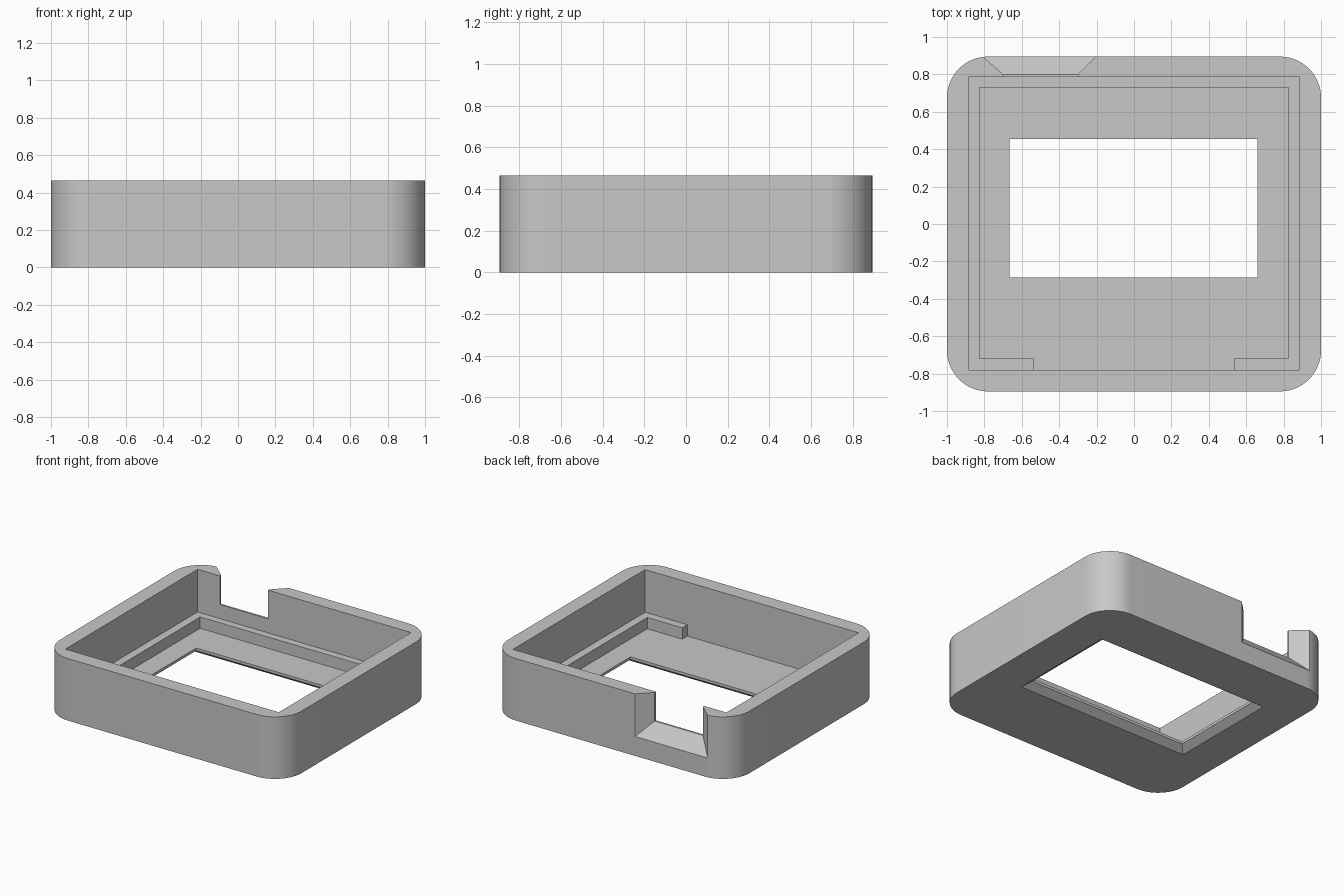
import bpy, bmesh, math

cube = bpy.data.objects.get("Cube")
if cube:
    bpy.data.objects.remove(cube, do_unlink=True)

grey = bpy.data.materials.new("mid_grey")
grey.use_nodes = True
colour = (0.58, 0.58, 0.58, 1)
grey.diffuse_color = colour
grey.node_tree.nodes["Principled BSDF"].inputs["Base Color"].default_value = colour


def loft(name, lower, upper):
    """Closed solid between two matching loops of 3D points."""
    bm = bmesh.new()
    a = [bm.verts.new(p) for p in lower]
    b = [bm.verts.new(p) for p in upper]
    n = len(a)
    bm.faces.new(a)
    bm.faces.new(b)
    for i in range(n):
        j = (i + 1) % n
        bm.faces.new((a[i], a[j], b[j], b[i]))
    bmesh.ops.recalc_face_normals(bm, faces=bm.faces)
    mesh = bpy.data.meshes.new(name)
    bm.to_mesh(mesh)
    bm.free()
    mesh.materials.append(grey)
    obj = bpy.data.objects.new(name, mesh)
    bpy.context.collection.objects.link(obj)
    return obj


def prism(name, outline, z0, z1):
    return loft(name, [(x, y, z0) for x, y in outline], [(x, y, z1) for x, y in outline])


def rect(x0, x1, y0, y1):
    return [(x0, y0), (x1, y0), (x1, y1), (x0, y1)]


def rounded_rect(hx, hy, r, steps=16):
    pts = []
    for k, (sx, sy) in enumerate([(1, 1), (-1, 1), (-1, -1), (1, -1)]):
        for i in range(steps + 1):
            t = math.pi / 2 * (k + i / steps)
            pts.append((sx * (hx - r) + r * math.cos(t), sy * (hy - r) + r * math.sin(t)))
    return pts


# Rounded outer block
height = 0.465
housing = prism("bezel_housing", rounded_rect(1, 0.895, 0.22), 0, height)

# Main cavity, and the pocket that leaves a ledge round three sides and two front corners
floor_z, ledge_z = 0.06, 0.145
cutters = [prism("cavity_cutter", rect(-0.885, 0.885, -0.78, 0.785), ledge_z, 1)]
cutters.append(prism("pocket_cutter", [
    (-0.825, 0.73), (-0.825, -0.72), (-0.535, -0.72), (-0.535, -0.78),
    (0.535, -0.78), (0.535, -0.72), (0.825, -0.72), (0.825, 0.73)], floor_z, 0.2))

# Screen window, flared on the underside
x0, x1, y0, y1 = -0.665, 0.66, -0.285, 0.455
cutters.append(prism("window_cutter", rect(x0, x1, y0, y1), -0.1, 0.2))
lip_z = 0.04


def flare(z):
    g = (lip_z - z) * 1.35
    return [(x, y, z) for x, y in rect(x0 - g, x1 + g, y0 - g, y1 + g)]


cutters.append(loft("flare_cutter", flare(-0.02), flare(lip_z)))

# Port notch in the back wall: straight throat, then a flare to the outside
def port(y):
    g = y - 0.80
    return [(x, y, z) for x, z in rect(-0.70 - 1.12 * g, -0.30 + g, 0.25 - 1.1 * g, 1)]


throat = [(x, z) for x, z in rect(-0.70, -0.30, 0.25, 1)]
cutters.append(loft("throat_cutter", [(x, 0.7, z) for x, z in throat],
                    [(x, 0.82, z) for x, z in throat]))
cutters.append(loft("port_cutter", port(0.80), port(0.96)))

# Carve the block
bpy.context.view_layer.objects.active = housing
housing.select_set(True)
for cutter in cutters:
    mod = housing.modifiers.new("cut", "BOOLEAN")
    mod.operation = "DIFFERENCE"
    mod.solver = "EXACT"
    mod.object = cutter
    bpy.ops.object.modifier_apply(modifier=mod.name)
    bpy.data.objects.remove(cutter, do_unlink=True)

bpy.ops.object.shade_smooth_by_angle(angle=math.radians(25))
